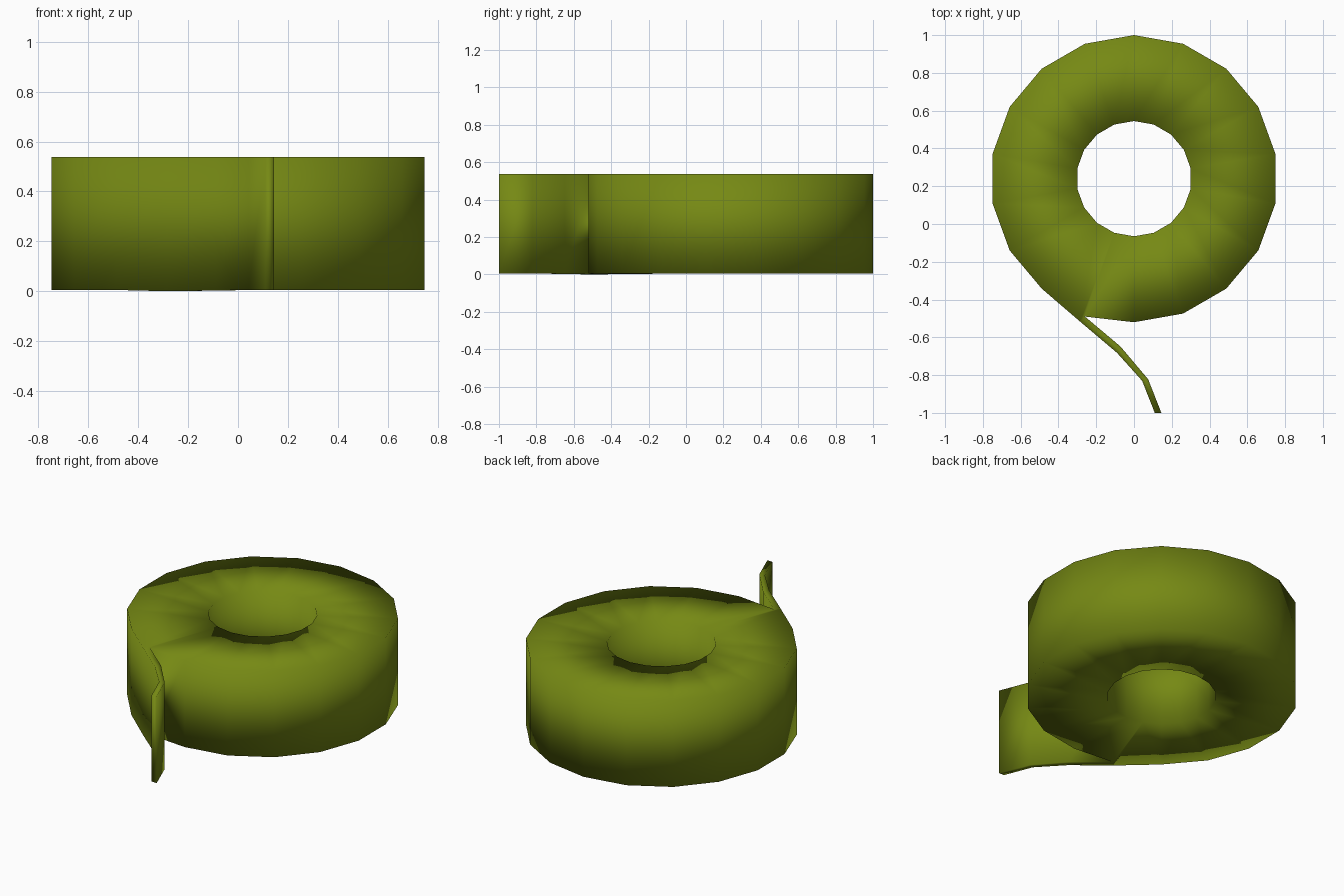
import bpy, bmesh, math

if "Cube" in bpy.data.objects:
    bpy.data.objects.remove(bpy.data.objects["Cube"])

SIDES, CY = 18, 0.24
R_OUT, R_IN = 0.76, 0.305
Z0, Z1 = 0.005, 0.538

# loose strip: (outer side xy, inner side xy, bottom z)
STRIP = [((-0.285, -0.517), (-0.26, -0.49), 0.0),
         ((-0.09, -0.682), (-0.072, -0.648), 0.003),
         ((0.043, -0.83), (0.075, -0.822), 0.005),
         ((0.11, -1.0), (0.145, -1.0), 0.005)]

bm = bmesh.new()


def column(xy, z0=Z0, z1=Z1):
    return [bm.verts.new((*xy, z0)), bm.verts.new((*xy, z1))]


def ring(r):
    return [column((r * math.cos(math.radians(270 + 20 * i)),
                    CY + r * math.sin(math.radians(270 + 20 * i)))) for i in range(SIDES)]


def wall(a, b):
    bm.faces.new((a[0], b[0], b[1], a[1]))


def caps(cols):
    bm.faces.new([c[1] for c in cols])
    bm.faces.new([c[0] for c in reversed(cols)])


# wound roll
outer, inner = ring(R_OUT), ring(R_IN)
strip = [(column(o, z), column(i, z)) for o, i, z in STRIP]
for v in outer[17]:
    bm.verts.remove(v)
outer[17] = strip[0][1]          # the strip peels off at this corner
for i in range(SIDES):
    j = (i + 1) % SIDES
    wall(inner[j], inner[i])
    if i == 16:
        caps([outer[16], strip[0][0], outer[17], inner[17], inner[16]])
        wall(outer[16], strip[0][0])
    else:
        caps([outer[i], outer[j], inner[j], inner[i]])
        wall(outer[i], outer[j])

# loose end
for (o1, i1), (o2, i2) in zip(strip, strip[1:]):
    wall(o1, o2)
    wall(i2, i1)
    caps([o1, o2, i2, i1])
wall(strip[-1][0], strip[-1][1])

bmesh.ops.recalc_face_normals(bm, faces=bm.faces[:])
for f in bm.faces:
    f.smooth = True
mesh = bpy.data.meshes.new("tape_roll")
bm.to_mesh(mesh)
bm.free()
obj = bpy.data.objects.new("tape_roll", mesh)
bpy.context.collection.objects.link(obj)

mat = bpy.data.materials.new("olive")
mat.diffuse_color = (0.18, 0.25, 0.007, 1)
mat.use_nodes = True
mat.node_tree.nodes["Principled BSDF"].inputs["Base Color"].default_value = mat.diffuse_color
mesh.materials.append(mat)
